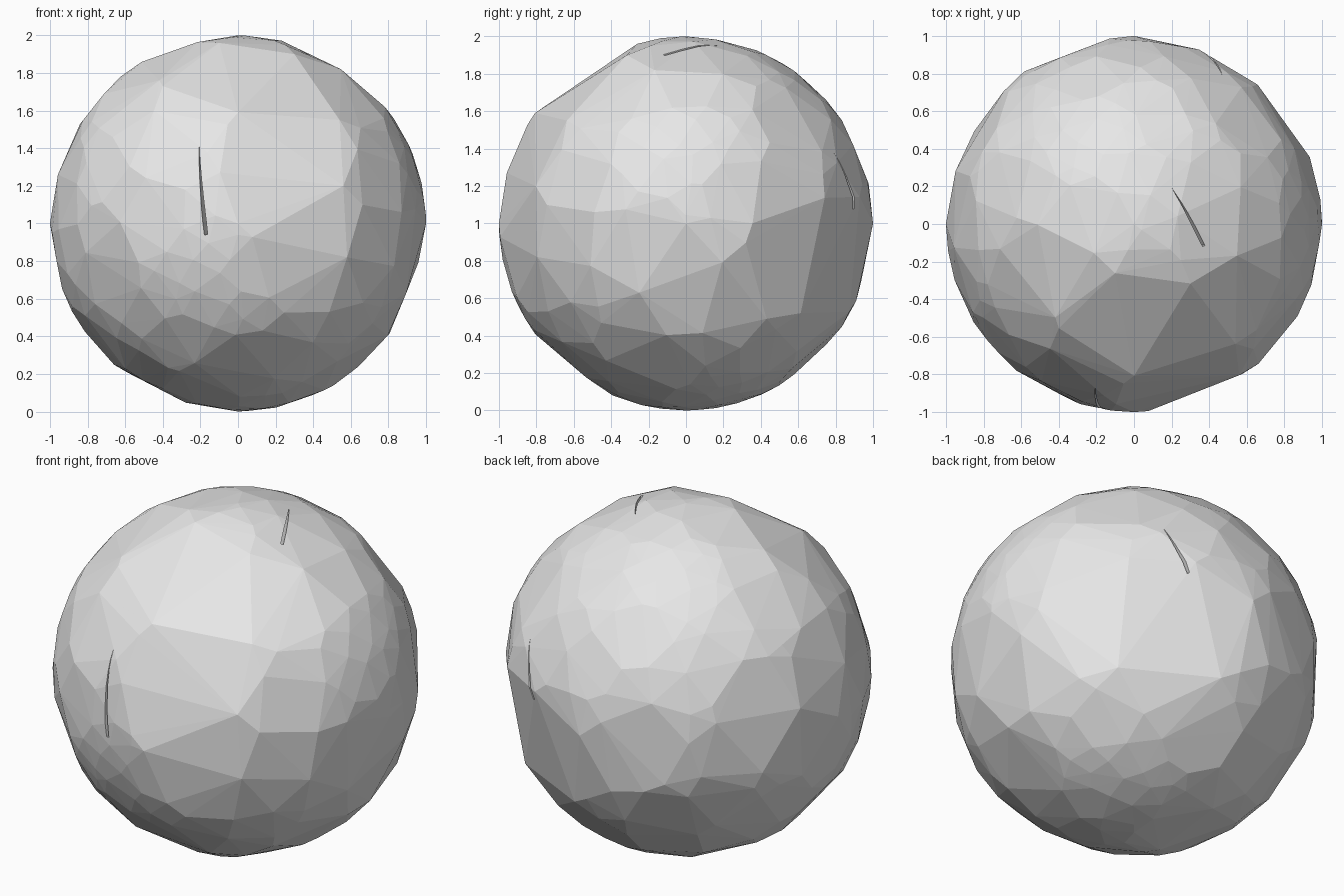
import bpy
import bmesh
import math
import random
from mathutils import Vector

random.seed(7)
cube = bpy.data.objects.get("Cube")
if cube:
    bpy.data.objects.remove(cube, do_unlink=True)

CENTRE = Vector((0, 0, 1))

grey = bpy.data.materials.new("stone_grey")
grey.use_nodes = True
grey.diffuse_color = (0.8, 0.8, 0.8, 1)
grey.node_tree.nodes["Principled BSDF"].inputs["Base Color"].default_value = (0.8, 0.8, 0.8, 1)


def hull_object(name, points):
    """Flat-faceted convex solid around a set of points."""
    bm = bmesh.new()
    for p in points:
        bm.verts.new(p)
    result = bmesh.ops.convex_hull(bm, input=bm.verts)
    spare = {v for v in result["geom_interior"] + result["geom_unused"]
             if isinstance(v, bmesh.types.BMVert)}
    bmesh.ops.delete(bm, geom=list(spare), context="VERTS")
    bmesh.ops.recalc_face_normals(bm, faces=bm.faces)
    mesh = bpy.data.meshes.new(name)
    bm.to_mesh(mesh)
    bm.free()
    mesh.materials.append(grey)
    obj = bpy.data.objects.new(name, mesh)
    bpy.context.collection.objects.link(obj)
    return obj


def in_cones(d, cones):
    return any(d.angle(Vector(axis)) < spread for axis, spread in cones)


# Areas of small facets and areas of broad facets: axis, angular radius
fine = [((0.93, -0.05, 0.4), 0.36), ((-0.25, 0.45, 0.85), 0.36),
        ((-0.25, -0.9, -0.32), 0.32), ((0.28, 0.28, -0.92), 0.34)]
broad = [((0.27, -0.9, 0.33), 0.36), ((0, -0.57, 0.82), 0.3),
         ((0.38, -0.58, 0.72), 0.27), ((0.78, 0.6, -0.12), 0.27),
         ((-0.25, -0.8, 0.55), 0.2)]

# Scattered directions, thinned by area
points = []
count = 620
for i in range(count):
    z = 1 - (2 * i + 1) / count
    a = i * math.pi * (3 - math.sqrt(5))
    r = math.sqrt(1 - z * z)
    d = Vector((r * math.cos(a), r * math.sin(a), z))
    jitter = Vector([random.uniform(-0.045, 0.045) for _ in range(3)])
    d = (d + jitter).normalized()
    keep = 1 if in_cones(d, fine) else 0 if in_cones(d, broad) else 0.32
    if random.random() < keep:
        points.append(CENTRE + d)

# Corners of the broad front facets, as x and height on the front half
for x, z in [(0, 1.59), (0.54, 1.55), (0.56, 1.2), (0, 0.94), (0.58, 0.82),
             (-0.4, 1.73), (-0.1, 1.96), (0.3, 1.9), (-0.28, 1.18)]:
    y = -math.sqrt(max(0, 1 - x * x - (z - 1) ** 2))
    points.append(Vector((x, y, z)))

# Extreme points fix the overall size
for axis in range(3):
    for s in (-1, 1):
        d = Vector((0, 0, 0))
        d[axis] = s
        points.append(CENTRE + d)

boulder = hull_object("faceted_boulder", points)

# Narrow tapering cracks cut into the surface
cracks = [((-0.21, -0.88, 0.43), (-0.17, -0.98, -0.06)),
          ((0.2, 0.2, 0.96), (0.38, -0.12, 0.92)),
          ((0.47, 0.79, 0.38), (0.38, 0.92, 0.08))]
for n, (start, end) in enumerate(cracks):
    a, b = Vector(start).normalized(), Vector(end).normalized()
    side = a.cross(b).normalized() * 0.012
    wedge = [CENTRE + a * 1.03, CENTRE + b * 1.03 - side, CENTRE + b * 1.03 + side,
             CENTRE + a * 0.94, CENTRE + b * 0.9]
    cutter = hull_object("crack_cutter_%d" % (n + 1), wedge)
    cutter.hide_render = True
    cutter.hide_set(True)
    cut = boulder.modifiers.new("crack_%d" % (n + 1), "BOOLEAN")
    cut.operation = "DIFFERENCE"
    cut.solver = "EXACT"
    cut.object = cutter
